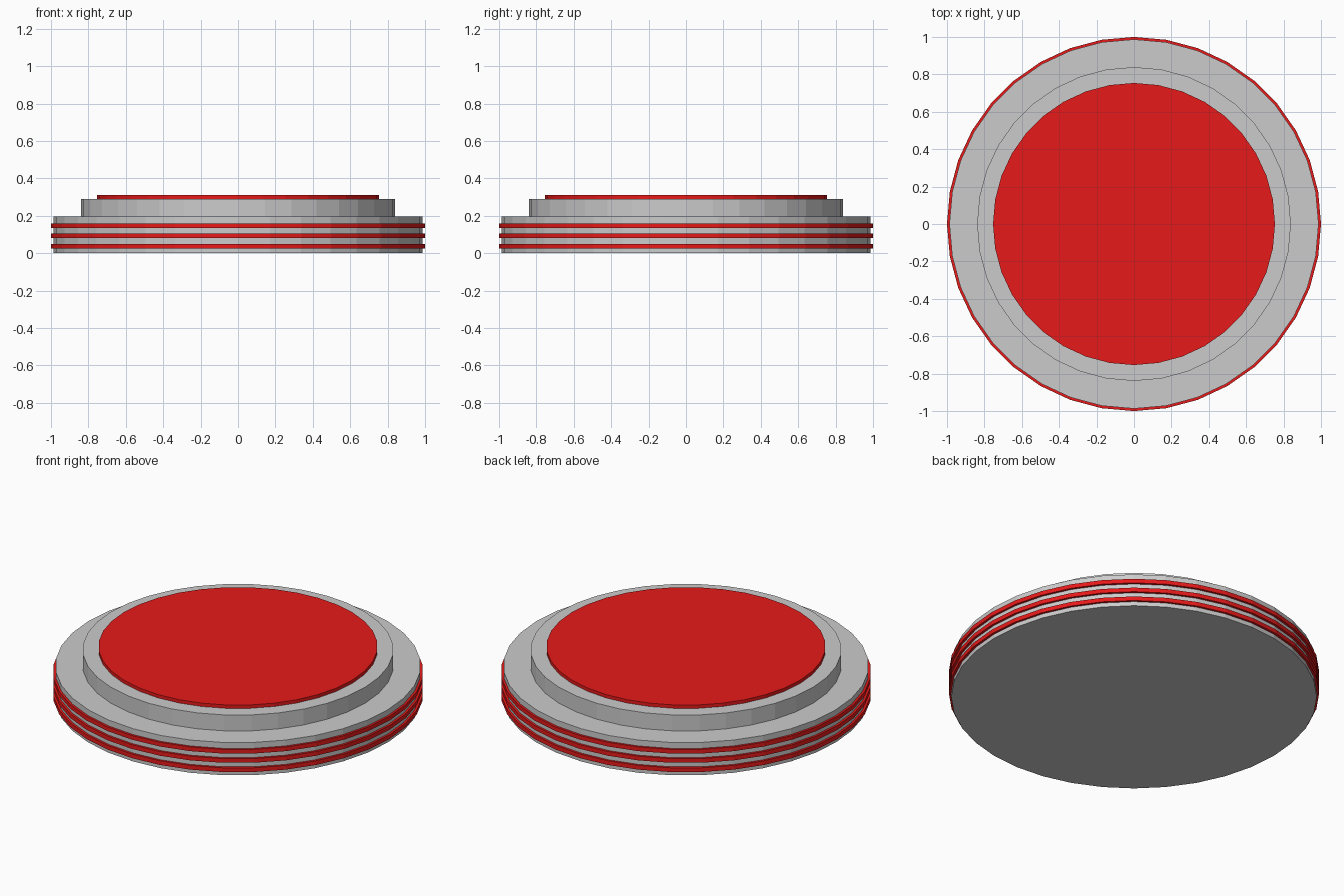
import bpy, bmesh
from math import sin, cos, tau

if "Cube" in bpy.data.objects:
    bpy.data.objects.remove(bpy.data.objects["Cube"])

SIDES = 36

red = bpy.data.materials.new("red")
red.diffuse_color = (0.8, 0.01, 0.01, 1)
red.use_nodes = True
red.node_tree.nodes["Principled BSDF"].inputs["Base Color"].default_value = red.diffuse_color


def lathe(name, profile, closed=False, mat=None):
    """Spin an (r, z) profile round the z axis; open profiles get end caps."""
    bm = bmesh.new()
    rings = [[bm.verts.new((r * cos(tau * i / SIDES), r * sin(tau * i / SIDES), z))
              for i in range(SIDES)] for r, z in profile]
    pairs = list(zip(rings, rings[1:]))
    if closed:
        pairs.append((rings[-1], rings[0]))
    else:
        bm.faces.new(rings[0])
        bm.faces.new(rings[-1])
    for a, b in pairs:
        for i in range(SIDES):
            j = (i + 1) % SIDES
            bm.faces.new((a[i], a[j], b[j], b[i]))
    bmesh.ops.recalc_face_normals(bm, faces=bm.faces)
    mesh = bpy.data.meshes.new(name)
    bm.to_mesh(mesh)
    bm.free()
    ob = bpy.data.objects.new(name, mesh)
    bpy.context.collection.objects.link(ob)
    if mat:
        mesh.materials.append(mat)
    return ob


# Stepped grey body
lathe("stepped_base", [(0.987, 0), (0.987, 0.195), (0.839, 0.195), (0.839, 0.29)])

# Red disc on top
lathe("top_disc", [(0.754, 0.29), (0.754, 0.31)], mat=red)

# Three red bands round the rim
for n in range(3):
    z = 0.025 + 0.055 * n
    lathe(f"rim_band_{n + 1}",
          [(0.98, z), (1.0, z), (1.0, z + 0.025), (0.98, z + 0.025)],
          closed=True, mat=red)
